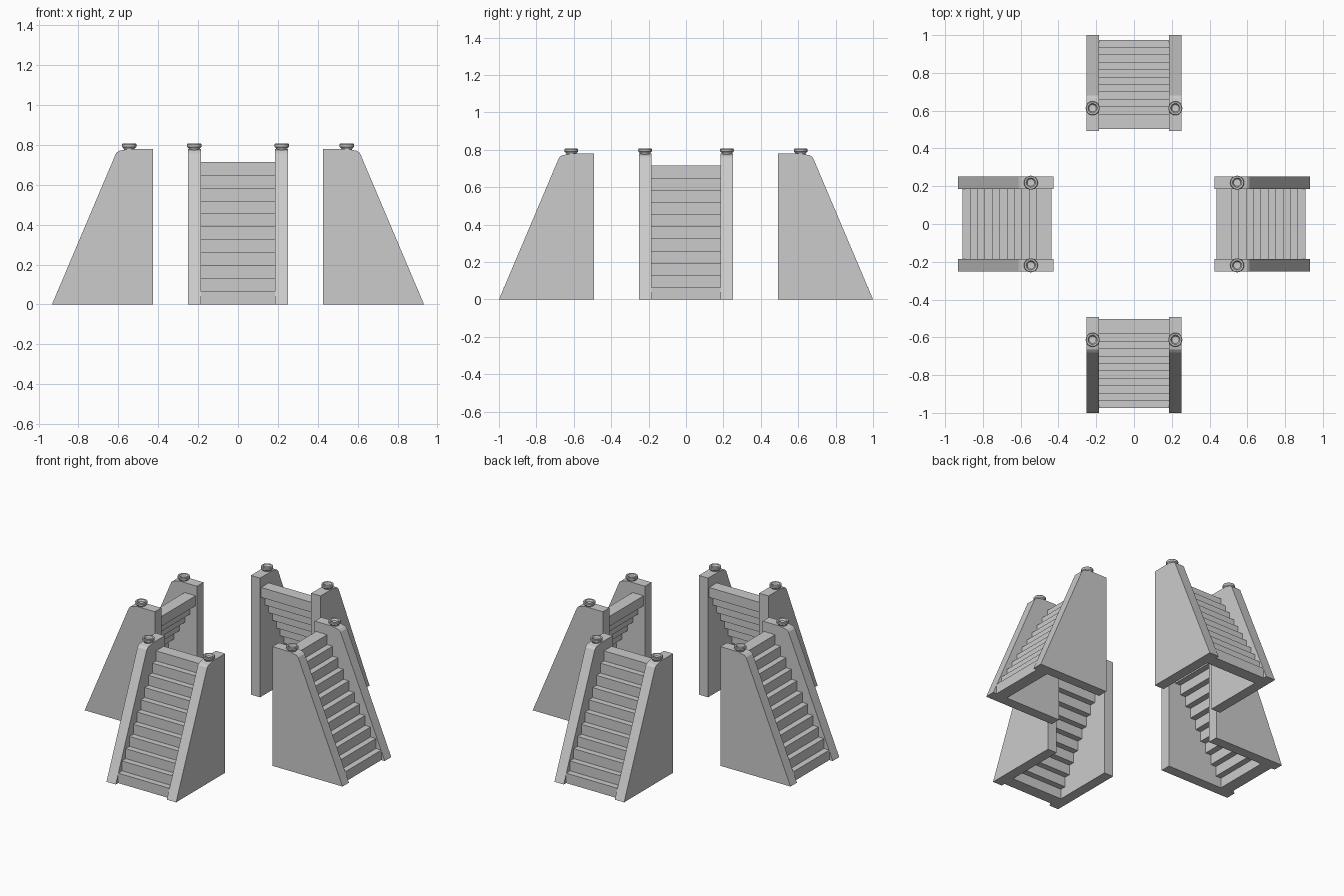
import bpy, bmesh, math
from mathutils import Matrix

if "Cube" in bpy.data.objects:
    bpy.data.objects.remove(bpy.data.objects["Cube"])

INNER, OUTER, DEPTH = 0.185, 0.252, 0.507
STEPS, RISE, RUN, TREAD = 11, 0.065, 0.0392, 0.08


def finish(bm, name, matrix):
    """Turn a bmesh into a placed object."""
    bmesh.ops.recalc_face_normals(bm, faces=bm.faces)
    mesh = bpy.data.meshes.new(name)
    bm.to_mesh(mesh)
    bm.free()
    obj = bpy.data.objects.new(name, mesh)
    bpy.context.collection.objects.link(obj)
    obj.matrix_world = matrix
    return obj


def side_walls(name, matrix):
    """Pair of sloping walls, extruded from a side profile (y, z)."""
    profile = [(-DEPTH, 0), (-0.186, 0.758), (-0.172, 0.77), (-0.125, 0.78), (0, 0.78), (0, 0)]
    bm = bmesh.new()
    for x in (-OUTER, INNER):
        face = bm.faces.new([bm.verts.new((x, y, z)) for y, z in profile])
        ext = bmesh.ops.extrude_face_region(bm, geom=[face])
        verts = [g for g in ext["geom"] if isinstance(g, bmesh.types.BMVert)]
        bmesh.ops.translate(bm, verts=verts, vec=(OUTER - INNER, 0, 0))
    finish(bm, name, matrix)


def steps(name, matrix):
    """Overlapping step blocks, open underneath."""
    bm = bmesh.new()
    for i in range(STEPS):
        y = -0.482 + i * RUN + TREAD / 2
        place = Matrix.Translation((0, y, (i + 0.5) * RISE))
        bmesh.ops.create_cube(bm, size=1, matrix=place @ Matrix.Diagonal((2 * INNER, TREAD, RISE, 1)))
    finish(bm, name, matrix)


def bowls(name, matrix):
    """Small round dishes on top of both walls, lathed from (radius, z)."""
    profile = [(0, 0.775), (0.026, 0.775), (0.028, 0.783), (0.036, 0.79), (0.037, 0.802),
               (0.034, 0.806), (0.025, 0.805), (0.019, 0.794), (0, 0.792)]
    bm = bmesh.new()
    for x in (-0.219, 0.219):
        verts = [bm.verts.new((x + r, -0.12, z)) for r, z in profile]
        edges = [bm.edges.new(pair) for pair in zip(verts, verts[1:])]
        bmesh.ops.spin(bm, geom=verts + edges, cent=(x, -0.12, 0), axis=(0, 0, 1),
                       angle=math.tau, steps=24)
    bmesh.ops.remove_doubles(bm, verts=bm.verts, dist=0.0001)
    obj = finish(bm, name, matrix)
    bpy.ops.object.select_all(action="DESELECT")
    obj.select_set(True)
    bpy.context.view_layer.objects.active = obj
    bpy.ops.object.shade_smooth_by_angle(angle=math.radians(35))


# Four staircases facing outwards: direction, turn in degrees, outer reach
for side, turn, reach in (("front", 0, 1.0), ("right", 90, 0.933),
                          ("back", 180, 1.0), ("left", 270, 0.933)):
    matrix = Matrix.Rotation(math.radians(turn), 4, "Z") @ Matrix.Translation((0, DEPTH - reach, 0))
    side_walls(side + "_stair_walls", matrix)
    steps(side + "_stair_steps", matrix)
    bowls(side + "_stair_bowls", matrix)
